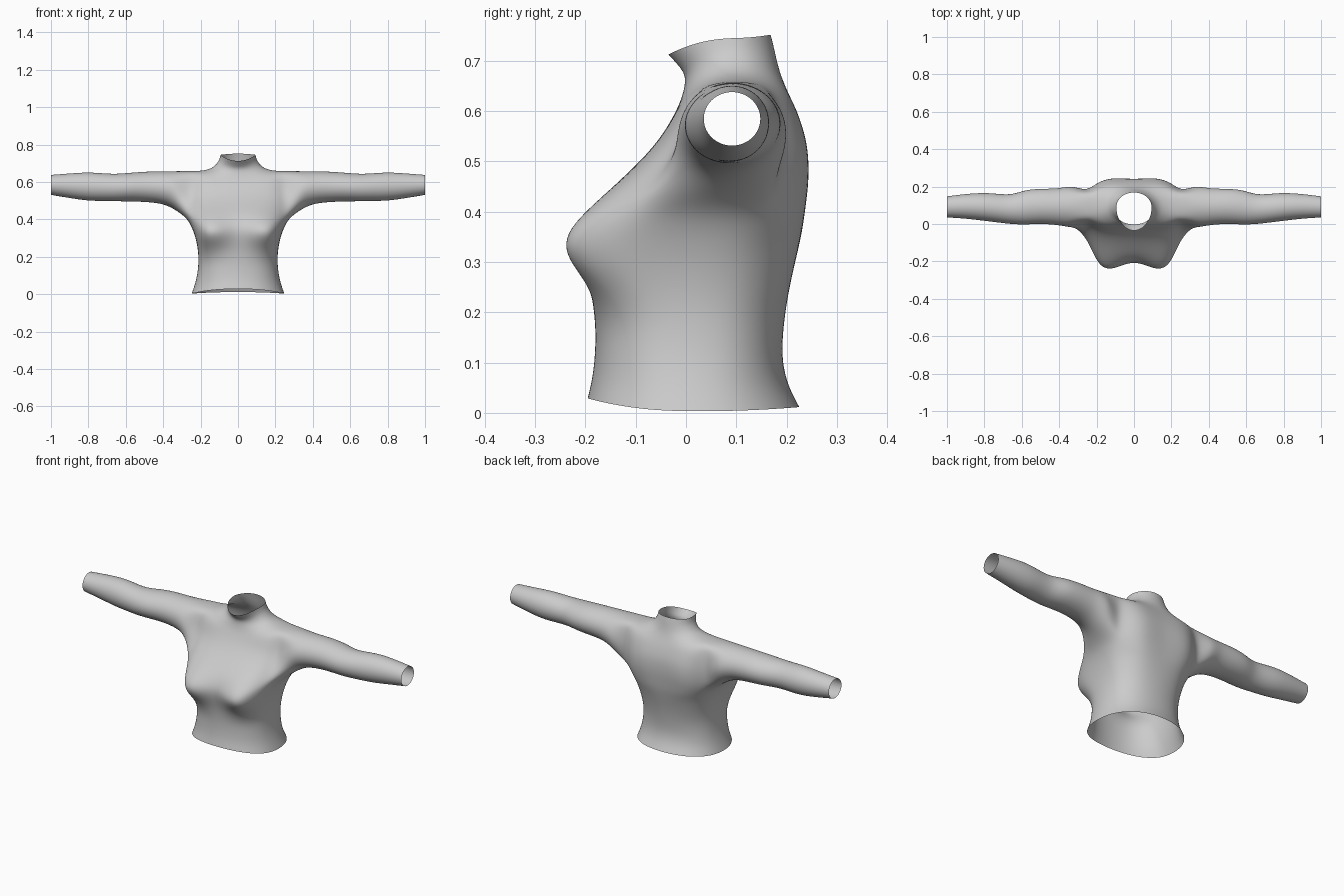
import bpy, bmesh
from math import sin, cos, radians, exp

if "Cube" in bpy.data.objects:
    bpy.data.objects.remove(bpy.data.objects["Cube"], do_unlink=True)

# Cloth colour
cloth = bpy.data.materials.new("light_grey_cloth")
cloth.use_nodes = True
grey = (0.6, 0.6, 0.6, 1)
cloth.diffuse_color = grey
cloth.node_tree.nodes["Principled BSDF"].inputs["Base Color"].default_value = grey

# Half rings from hem to collar:
# front z, side z, back z, half width, front y, back y, middle y, roundness
RINGS = [
    (.03, .003, .012, .25, -.20, .23, .01, .9),
    (.07, .05, .055, .233, -.19, .206, .01, .9),
    (.12, .11, .11, .218, -.184, .193, .01, .85),
    (.18, .18, .18, .212, -.183, .198, .01, .85),
    (.24, .24, .24, .216, -.185, .207, .01, .8),
    (.29, .29, .29, .226, -.185, .217, .02, .8),
    (.33, .33, .33, .238, -.185, .225, .03, .8),
    (.37, .37, .37, .254, -.182, .231, .04, .75),
    (.42, .41, .42, .28, -.165, .234, .06, .75),
    (.46, .46, .46, .285, -.133, .236, .08, .75),
    (.505, .51, .505, .285, -.088, .236, .09, .75),
    (.55, .565, .55, .28, -.05, .232, .095, .75),
    (.59, .66, .60, .27, -.025, .217, .095, .75),
    (.62, .659, .635, .20, -.012, .203, .095, .85),
    (.65, .672, .67, .14, -.004, .19, .095, 1),
    (.672, .70, .705, .112, -.004, .181, .092, 1),
    (.69, .722, .73, .10, -.018, .176, .09, 1),
    (.711, .745, .752, .095, -.038, .17, .09, 1),
]
ANGLES = [0, 22, 42, 60, 75, 90, 105, 120, 138, 158, 180]
PIT, TOP, FRONT, BACK = 8, 12, 3, 7      # rows and columns around the armhole

# Sleeve rings: x, low z, high z, front y, back y
SLEEVE = [
    (.335, .452, .658, -.02, .207),
    (.40, .485, .657, -.006, .189),
    (.50, .494, .656, .002, .189),
    (.58, .496, .649, -.004, .183),
    (.65, .497, .643, -.001, .157),
    (.72, .499, .646, .007, .16),
    (.80, .499, .653, .017, .168),
    (.90, .514, .646, .029, .161),
    (1.0, .531, .638, .035, .148),
]


def bump(x, z, cx, cz, sx, sz):
    return exp(-((x - cx) / sx) ** 2 / 2 - ((z - cz) / sz) ** 2 / 2)


def torso_point(ring, angle):
    zf, zs, zb, width, yf, yb, ym, power = ring
    s, c = sin(radians(angle)), cos(radians(angle))
    x = width * max(s, 0) ** power if 0 < angle < 180 else 0
    end_y, end_z = (yf, zf) if c > 0 else (yb, zb)
    y = ym + (end_y - ym) * abs(c) ** power
    z = zs + (end_z - zs) * c * c
    if angle < 85:      # bust
        y -= .105 * bump(x, z, .16, .33, .065, .055 if z < .33 else .065)
    elif angle > 95:    # shoulder blades beside the spine
        y += .025 * bump(x, z, .12, .48, .05, .1)
    return x, y, z


bm = bmesh.new()
grid = [[bm.verts.new(torso_point(r, a)) for a in ANGLES] for r in RINGS]

# Torso, with the armhole left open
for r in range(len(RINGS) - 1):
    for c in range(len(ANGLES) - 1):
        if not (PIT <= r < TOP and FRONT <= c < BACK):
            bm.faces.new((grid[r][c], grid[r][c + 1], grid[r + 1][c + 1], grid[r + 1][c]))

# Sleeve grown out of the armhole edge
loop = [grid[PIT][c] for c in range(FRONT, BACK)]
loop += [grid[r][BACK] for r in range(PIT, TOP)]
loop += [grid[TOP][c] for c in range(BACK, FRONT, -1)]
loop += [grid[r][FRONT] for r in range(TOP, PIT, -1)]
n = len(loop)
for x, lo, hi, front, back in SLEEVE:
    ring = []
    for i in range(n):
        a = radians(-135 + 360 * i / n)
        ring.append(bm.verts.new((x, (front + back) / 2 + (back - front) / 2 * 1.02 * cos(a),
                                  (lo + hi) / 2 + (hi - lo) / 2 * 1.02 * sin(a))))
    for i in range(n):
        j = (i + 1) % n
        bm.faces.new((loop[i], loop[j], ring[j], ring[i]))
    loop = ring

bmesh.ops.delete(bm, geom=[v for v in bm.verts if not v.link_faces], context="VERTS")
bmesh.ops.recalc_face_normals(bm, faces=bm.faces)
for f in bm.faces:
    f.smooth = True
mesh = bpy.data.meshes.new("shirt")
bm.to_mesh(mesh)
bm.free()
mesh.materials.append(cloth)

shirt = bpy.data.objects.new("long_sleeved_shirt", mesh)
bpy.context.collection.objects.link(shirt)

# Mirror to the other side and round off
mirror = shirt.modifiers.new("Mirror", "MIRROR")
mirror.use_clip = True
subsurf = shirt.modifiers.new("Subdivision", "SUBSURF")
subsurf.levels = subsurf.render_levels = 3
